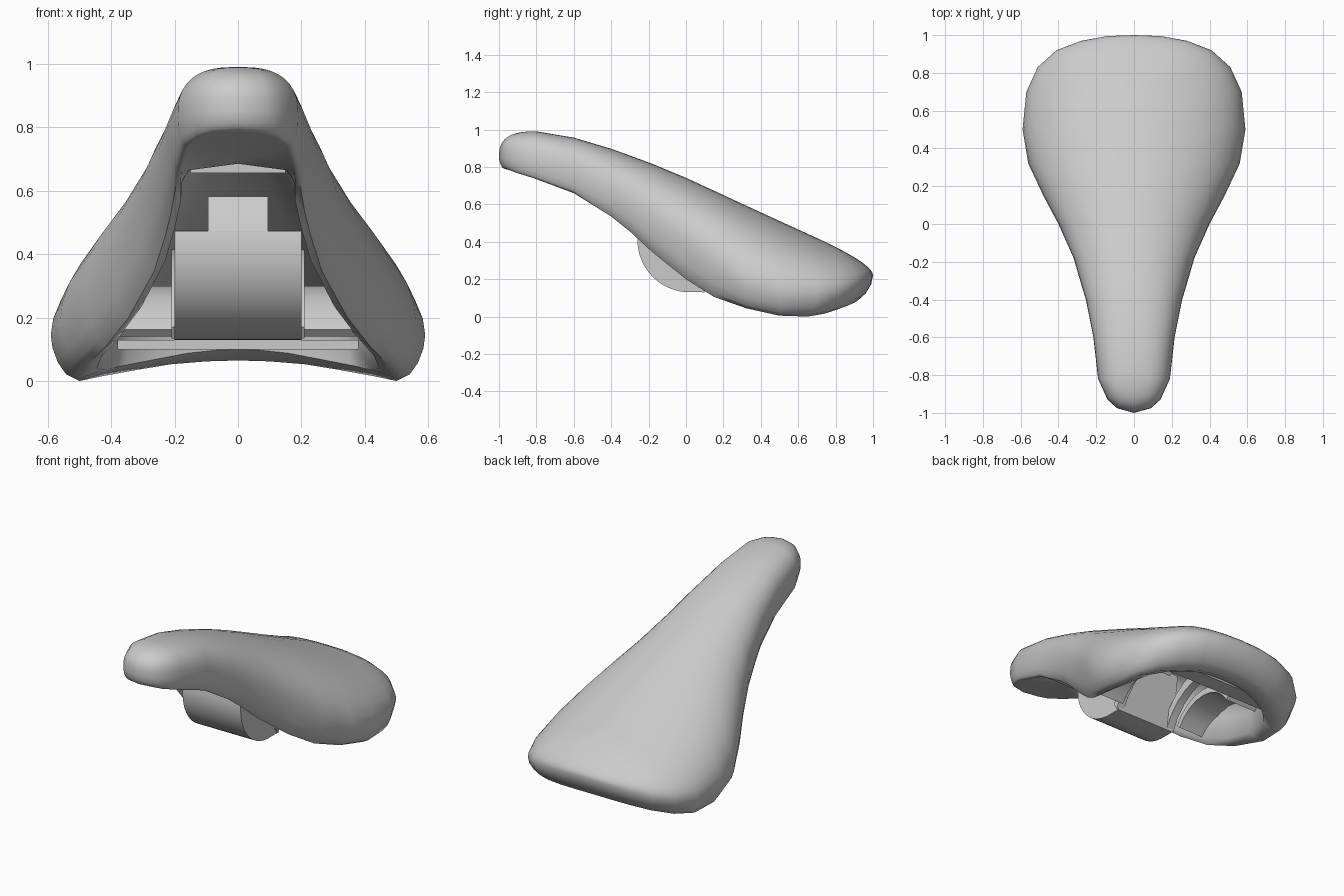
import bpy, bmesh, math
from mathutils import Vector

if "Cube" in bpy.data.objects:
    bpy.data.objects.remove(bpy.data.objects["Cube"])


def interp(table, y):
    """Piecewise linear lookup, clamped at the ends."""
    if y <= table[0][0]:
        return table[0][1]
    for (a, va), (b, vb) in zip(table, table[1:]):
        if y <= b:
            return va + (vb - va) * (y - a) / (b - a)
    return table[-1][1]


def finish(bm, name, angle=40):
    bmesh.ops.remove_doubles(bm, verts=bm.verts, dist=0.0005)
    bmesh.ops.recalc_face_normals(bm, faces=bm.faces)
    me = bpy.data.meshes.new(name)
    bm.to_mesh(me)
    bm.free()
    ob = bpy.data.objects.new(name, me)
    bpy.context.collection.objects.link(ob)
    bpy.ops.object.select_all(action='DESELECT')
    ob.select_set(True)
    bpy.context.view_layer.objects.active = ob
    bpy.ops.object.shade_smooth_by_angle(angle=math.radians(angle))
    return ob


def prism(name, profile, x0, x1):
    """Side profile (y, z) extruded across x."""
    bm = bmesh.new()
    f = bm.faces.new([bm.verts.new((x0, y, z)) for y, z in profile])
    ext = bmesh.ops.extrude_face_region(bm, geom=[f])
    moved = [v for v in ext['geom'] if isinstance(v, bmesh.types.BMVert)]
    bmesh.ops.translate(bm, verts=moved, vec=(x1 - x0, 0, 0))
    return finish(bm, name)


def arc(cy, cz, r, a0, a1, n):
    return [(cy + r * math.cos(math.radians(a0 + (a1 - a0) * i / n)),
             cz + r * math.sin(math.radians(a0 + (a1 - a0) * i / n)))
            for i in range(n + 1)]


# Seat stations from nose to tail: widest outline (x, y, z), lower rim (x, y, z)
STATIONS = [
    (0.00, -1.00, 0.85, 0.00, -0.97, 0.79),
    (0.09, -0.975, 0.85, 0.08, -0.95, 0.785),
    (0.14, -0.93, 0.845, 0.125, -0.91, 0.77),
    (0.19, -0.82, 0.83, 0.165, -0.82, 0.742),
    (0.215, -0.60, 0.78, 0.188, -0.60, 0.66),
    (0.255, -0.40, 0.68, 0.21, -0.40, 0.535),
    (0.285, -0.30, 0.62, 0.23, -0.30, 0.455),
    (0.32, -0.18, 0.54, 0.265, -0.18, 0.345),
    (0.40, 0.00, 0.41, 0.345, 0.00, 0.20),
    (0.48, 0.15, 0.30, 0.42, 0.15, 0.105),
    (0.56, 0.32, 0.19, 0.48, 0.32, 0.045),
    (0.59, 0.50, 0.145, 0.51, 0.50, 0.005),
    (0.57, 0.70, 0.13, 0.50, 0.65, 0.00),
    (0.51, 0.83, 0.15, 0.43, 0.74, 0.015),
    (0.41, 0.92, 0.175, 0.32, 0.80, 0.035),
    (0.28, 0.97, 0.20, 0.21, 0.84, 0.053),
    (0.14, 0.995, 0.215, 0.10, 0.855, 0.062),
    (0.00, 1.00, 0.22, 0.00, 0.86, 0.065),
]
CREST = [(-0.8, 0.99), (-0.6, 0.957), (-0.4, 0.897), (-0.2, 0.825), (0, 0.742),
         (0.2, 0.65), (0.4, 0.557), (0.7, 0.42)]
CEILING = [(-0.6, 0.685), (-0.4, 0.75), (-0.2, 0.70), (0, 0.61), (0.6, 0.34)]
ROUND = [(-1, 2.8), (-0.6, 2.5), (0, 2.0), (0.5, 1.9), (0.83, 1.9), (1, 2.4)]


def arch(crown, edge, n, steps, slope=0.0):
    """Super-ellipse arch from the centre line out to an edge."""
    pts = []
    for i in range(steps + 1):
        a = math.pi / 2 * i / steps
        h, v = math.sin(a) ** (2 / n), max(math.cos(a), 0) ** (2 / n)
        p = crown.lerp(edge, h)
        drop = crown.z + slope * (edge.y - crown.y) - edge.z
        p.z = crown.z + slope * (p.y - crown.y) - drop * (1 - v)
        pts.append(p)
    return pts


def seat_section(st):
    side, rim = Vector(st[:3]), Vector(st[3:])
    ty = min(max(side.y, -0.8), 0.7)
    cy = min(max(rim.y, -0.6), 0.6)
    top = Vector((0, ty, interp(CREST, ty)))
    roof = Vector((0, cy, interp(CEILING, cy)))
    # outer skin, then the curl under to the rim
    pts = arch(top, side, interp(ROUND, side.y), 10, -0.46 if side.y > 0.69 else 0)
    for h, v in ((0.93, 0.7), (0.72, 0.38), (0.4, 0.12)):
        p = rim.lerp(side, h)
        p.z = rim.z + (side.z - rim.z) * v
        pts.append(p)
    pts.append(rim)
    if rim.y < -0.5:      # closed nose underside
        return pts + arch(roof, rim, 1, 7)[::-1][1:]
    inward = Vector((roof.x - rim.x, roof.y - rim.y, 0)).normalized()
    lip = rim + inward * interp([(-0.4, 0.03), (0.3, 0.05), (0.7, 0.08)], rim.y)
    lip.z += 0.035
    return pts + arch(roof, lip, 2.6, 6)[::-1]


# Padded seat shell with hollow underside
bm = bmesh.new()
for s in (1, -1):
    rows = [[bm.verts.new((p.x * s, p.y, p.z)) for p in seat_section(st)] for st in STATIONS]
    for r0, r1 in zip(rows, rows[1:]):
        for j in range(len(r0) - 1):
            bm.faces.new((r0[j], r0[j + 1], r1[j + 1], r1[j]))
finish(bm, "seat", 60)

# Curved clamp housing under the middle, with a narrower tongue above
prism("clamp_housing", arc(0.02, 0.41, 0.28, 167, 266, 14) + [(0.1, 0.13), (0.15, 0.475)],
      -0.2, 0.2)
prism("clamp_tongue", arc(0.02, 0.41, 0.28, 142, 167, 4) + [(0.1, 0.47), (0.1, 0.58)],
      -0.095, 0.095)

# Cross plate behind the nose
prism("nose_plate", [(-0.58, 0.685), (-0.58, 0.655), (-0.3, 0.655), (-0.3, 0.685)], -0.15, 0.15)

# Arched rails to the tail, and side wings reaching out to the shell
rail = arc(0.43, 0.0, 0.36, 158, 22, 10) + arc(0.43, 0.04, 0.38, 20, 160, 10)
wing = arc(0.36, 0.02, 0.24, 150, 30, 8) + arc(0.36, 0.04, 0.26, 28, 152, 8)
for s, side in ((1, "right"), (-1, "left")):
    prism("rail_" + side, rail, s * 0.16, s * 0.21)
    prism("wing_" + side, wing, s * 0.21, s * 0.42)

# Rear cross bar joining the rails
prism("rear_bar", [(0.66, 0.1), (0.76, 0.1), (0.78, 0.13), (0.66, 0.13)], -0.38, 0.38)
